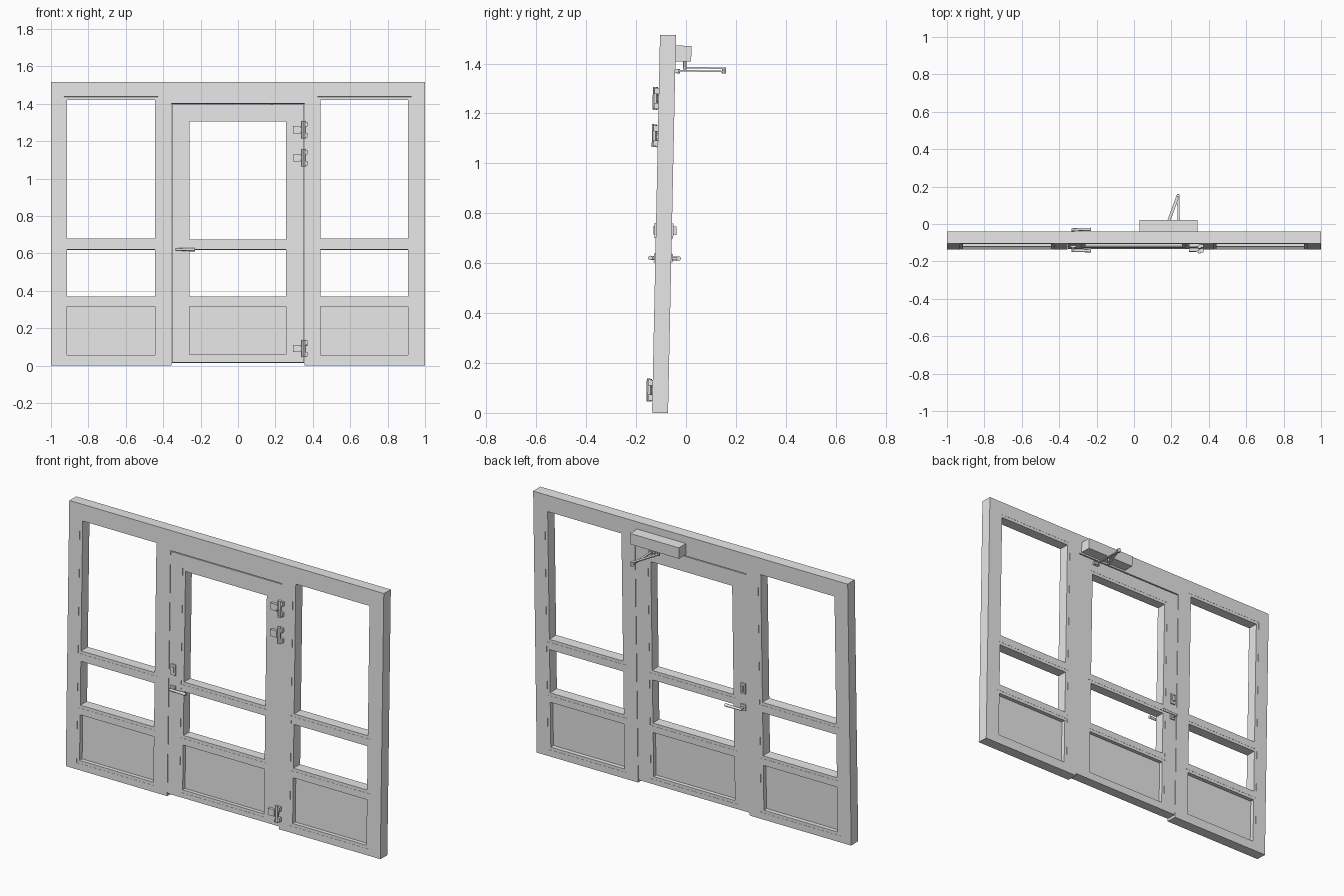
import bpy, bmesh, math
from mathutils import Matrix, Vector

old = bpy.data.objects.get("Cube")
if old:
    bpy.data.objects.remove(old, do_unlink=True)

GREY = (0.8, 0.8, 0.8, 1)
mat = bpy.data.materials.new("light_grey")
mat.use_nodes = True
mat.diffuse_color = GREY
mat.node_tree.nodes["Principled BSDF"].inputs["Base Color"].default_value = GREY

# The whole wall leans back slightly
LEAN = Matrix.Translation((0, -0.104, 0)) @ Matrix.Rotation(-0.021, 4, 'X')
HALF = 0.032          # half the frame thickness
DOOR_HALF = 0.03
BEAD = 0.017


def finish(name, bm, smooth=False):
    bmesh.ops.recalc_face_normals(bm, faces=bm.faces)
    bm.transform(LEAN)
    mesh = bpy.data.meshes.new(name)
    bm.to_mesh(mesh)
    bm.free()
    mesh.materials.append(mat)
    obj = bpy.data.objects.new(name, mesh)
    bpy.context.collection.objects.link(obj)
    if smooth:
        bpy.ops.object.select_all(action='DESELECT')
        obj.select_set(True)
        bpy.context.view_layer.objects.active = obj
        bpy.ops.object.shade_smooth_by_angle()
    return obj


def slab(name, rect, holes, half):
    """Upright board with rectangular holes; rects are (x0, x1, z0, z1)."""
    rects = [rect] + holes
    xs = sorted({x for r in rects for x in r[:2]})
    zs = sorted({z for r in rects for z in r[2:]})
    bm = bmesh.new()
    grid = [[bm.verts.new((x, -half, z)) for z in zs] for x in xs]
    for i in range(len(xs) - 1):
        for j in range(len(zs) - 1):
            cx, cz = (xs[i] + xs[i + 1]) / 2, (zs[j] + zs[j + 1]) / 2
            if not any(a < cx < b and c < cz < d for a, b, c, d in holes):
                bm.faces.new((grid[i][j], grid[i + 1][j],
                              grid[i + 1][j + 1], grid[i][j + 1]))
    bmesh.ops.delete(bm, geom=[v for v in bm.verts if not v.link_faces], context='VERTS')
    ext = bmesh.ops.extrude_face_region(bm, geom=bm.faces[:], use_keep_orig=True)
    moved = [g for g in ext["geom"] if isinstance(g, bmesh.types.BMVert)]
    bmesh.ops.translate(bm, verts=moved, vec=(0, 2 * half, 0))
    return finish(name, bm)


def add_box(bm, x, y, z):
    """Box from (min, max) pairs."""
    size = [b - a for a, b in (x, y, z)]
    mid = [(a + b) / 2 for a, b in (x, y, z)]
    bmesh.ops.create_cube(bm, size=1,
                          matrix=Matrix.Translation(mid) @ Matrix.Diagonal((*size, 1)))


def add_rod(bm, a, b, r1, r2=None, sides=12):
    a, b = Vector(a), Vector(b)
    turn = (b - a).to_track_quat('Z', 'Y').to_matrix().to_4x4()
    bmesh.ops.create_cone(bm, cap_ends=True, segments=sides, radius1=r1,
                          radius2=r1 if r2 is None else r2, depth=(b - a).length,
                          matrix=Matrix.Translation((a + b) / 2) @ turn)


def add_bar(bm, a, b, width, thick):
    """Flat level bar between two points."""
    a, b = Vector(a), Vector(b)
    angle = math.atan2(b.y - a.y, b.x - a.x)
    bmesh.ops.create_cube(bm, size=1, matrix=Matrix.Translation((a + b) / 2)
                          @ Matrix.Rotation(angle, 4, 'Z')
                          @ Matrix.Diagonal(((b - a).length, width, thick, 1)))


def grow(r):
    return (r[0] - BEAD, r[1] + BEAD, r[2] - BEAD, r[3] + BEAD)


def column(x0, x1, top, upper_sill, panel_foot):
    """Tall light, short light and solid panel openings."""
    return [(x0, x1, upper_sill, top), (x0, x1, 0.37, 0.62),
            (x0, x1, panel_foot, 0.315)]


def fill(name, openings, half):
    # Beads line every opening, and the lowest one holds a panel
    for part, r in zip(("upper", "middle", "lower"), openings):
        slab(f"{name}_{part}_bead", grow(r), [r], half - 0.001)
    slab(f"{name}_panel", openings[-1], [], 0.007)


# Fixed frame with side lights and door opening
left = column(0.441, 0.91, 1.42, 0.68, 0.055)
right = column(-0.914, -0.445, 1.42, 0.68, 0.055)
doorway = (-0.355, 0.355, 0, 1.4)
slab("frame", (-1, 1, 0, 1.515), [grow(r) for r in left + right] + [doorway], HALF)
fill("left_side_light", left, HALF)
fill("right_side_light", right, HALF)

# Door leaf
leaf = column(-0.26, 0.257, 1.305, 0.675, 0.06)
slab("door", (-0.354, 0.354, 0.015, 1.395), [grow(r) for r in leaf], DOOR_HALF)
fill("door", leaf, DOOR_HALF)

# Hinges on the front
for name, z in (("top", 1.26), ("upper", 1.11), ("bottom", 0.09)):
    bm = bmesh.new()
    add_box(bm, (0.293, 0.333), (-0.046, -DOOR_HALF), (z - 0.019, z + 0.019))
    add_box(bm, (0.333, 0.352), (-0.042, -DOOR_HALF), (z - 0.012, z + 0.012))
    add_rod(bm, (0.35, -0.046, z - 0.046), (0.35, -0.046, z + 0.046), 0.01)
    for s in (-1, 1):
        lo, hi = sorted((z + s * 0.018, z + s * 0.042))
        add_box(bm, (0.35, 0.371), (-0.05, -HALF), (lo, hi))
    finish(f"{name}_hinge", bm, True)

# Lock plates and lever handles on both faces
for side, s, lever_out, lock_out in (("front", -1, 0.029, 0.012), ("back", 1, 0.039, 0.021)):
    def out(a, b):
        return tuple(sorted((s * (DOOR_HALF + a), s * (DOOR_HALF + b))))
    bm = bmesh.new()
    add_box(bm, (-0.34, -0.31), out(0, 0.008), (0.7, 0.76))
    add_box(bm, (-0.331, -0.319), out(0.008, lock_out), (0.715, 0.748))
    finish(f"{side}_lock", bm)
    bm = bmesh.new()
    y = s * (DOOR_HALF + lever_out - 0.007)
    add_box(bm, (-0.34, -0.31), out(0, 0.008), (0.603, 0.638))
    add_rod(bm, (-0.325, s * DOOR_HALF, 0.62), (-0.325, y, 0.62), 0.008)
    add_rod(bm, (-0.335, y, 0.62), (-0.23, y, 0.62), 0.006, 0.009)
    finish(f"{side}_lever", bm, True)

# Door closer on the back with its folding arm
bm = bmesh.new()
add_box(bm, (0.03, 0.34), (HALF, 0.095), (1.41, 1.473))
finish("closer_body", bm)

bm = bmesh.new()
pivot, elbow, foot = (0.178, 0.07), (0.236, 0.228), (0.24, 0.045)
add_rod(bm, (*pivot, 1.378), (*pivot, 1.415), 0.007)
add_bar(bm, (*pivot, 1.386), (*elbow, 1.386), 0.016, 0.006)
add_bar(bm, (*foot, 1.373), (*elbow, 1.373), 0.012, 0.006)
add_rod(bm, (*elbow, 1.366), (*elbow, 1.39), 0.008)
add_rod(bm, (*foot, 1.362), (*foot, 1.38), 0.007)
add_box(bm, (0.222, 0.258), (DOOR_HALF, 0.046), (1.364, 1.38))
finish("closer_arm", bm, True)
